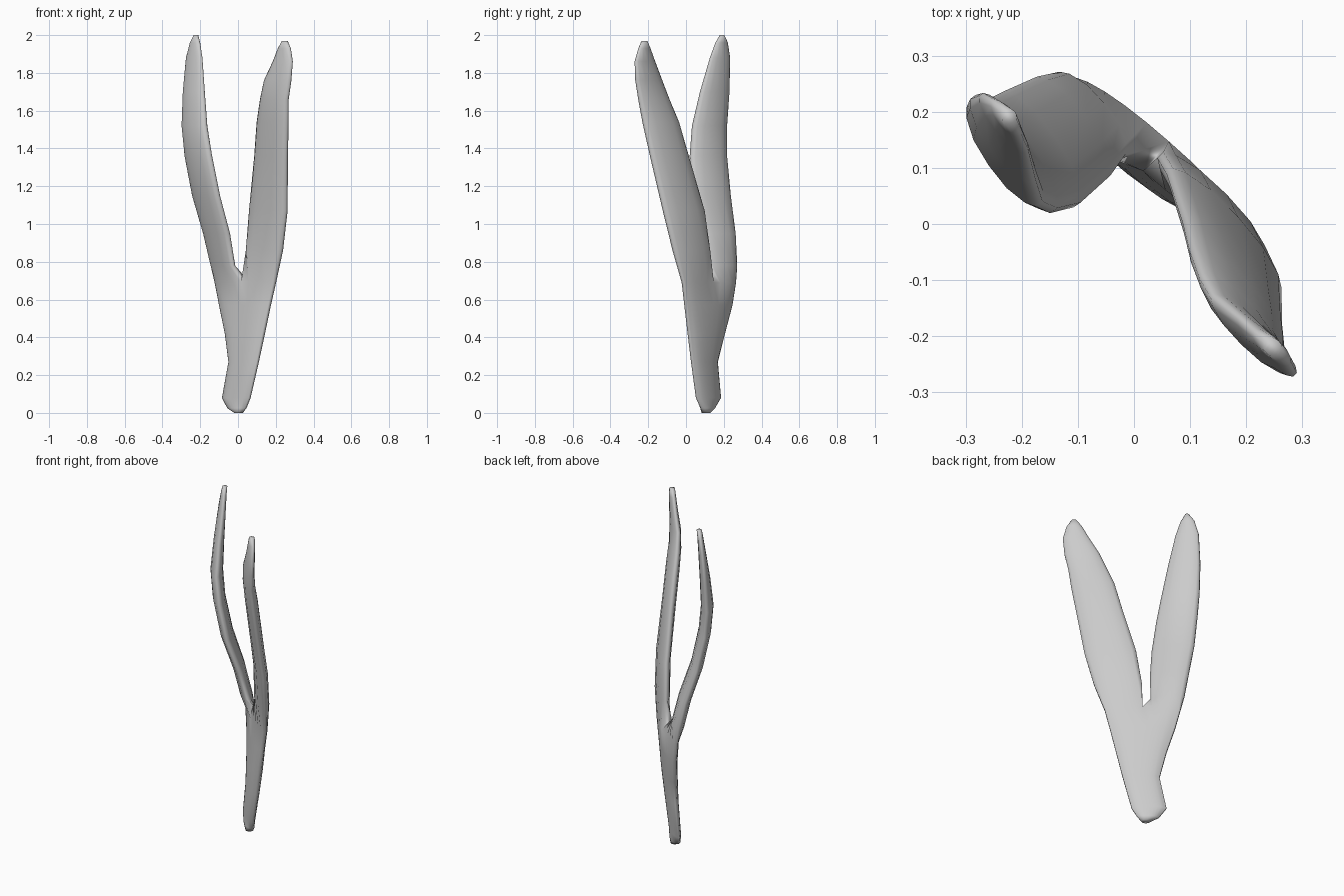
import bpy, bmesh
from mathutils import Vector

if "Cube" in bpy.data.objects:
    bpy.data.objects.remove(bpy.data.objects["Cube"])

# Each row: z, outer edge A (x, y), other edge B (x, y)
STEM = [(0.0, -.015, .12, .022, .09), (.025, -.055, .15, .043, .08), (.08, -.083, .183, .065, .055),
        (.27, -.048, .165, .108, .03), (.42, -.067, .203, .14, .012), (.57, -.098, .243, .172, -.006),
        (.69, -.122, .262, .2, -.02)]
LEFT = [(.78, -.14, .268, -.02, .118), (.95, -.18, .26, -.047, .08), (1.15, -.238, .235, -.1, .032),
        (1.36, -.278, .215, -.142, .022), (1.52, -.293, .215, -.168, .034), (1.7, -.288, .228, -.18, .076),
        (1.88, -.273, .232, -.191, .128), (1.96, -.252, .22, -.203, .157), (2.0, -.23, .2, -.215, .182)]
RIGHT = [(.86, .045, .125, .235, -.068), (1.07, .062, .096, .259, -.12), (1.36, .09, .012, .26, -.188),
         (1.54, .103, -.04, .264, -.228), (1.66, .12, -.09, .265, -.25), (1.76, .14, -.128, .28, -.266),
         (1.86, .186, -.165, .288, -.27), (1.93, .213, -.19, .278, -.25), (1.97, .235, -.21, .26, -.23)]
N = 6  # columns across one blade


def half_thickness(z):
    return min(.022 + .03 * z, .035, .014 + .05 * (2 - z))


def ring(bm, row, cols):
    """Front and back rows of vertices of a flat, rounded cross-section."""
    z, ax, ay, bx, by = row
    a, b = Vector((ax, ay, z)), Vector((bx, by, z))
    normal = Vector(((a - b).y, (b - a).x, 0)).normalized()
    mid, half = (a + b) / 2, (b - a) * .49
    h = half_thickness(z)
    front, back = [], []
    for i in range(cols + 1):
        u = -1 + 2 * i / cols
        u = u * (1.5 - .5 * u * u)  # more columns near the edges
        t = h * max(.22, (1 - abs(u) ** 2.3) ** .5)
        front.append(bm.verts.new(mid + half * u + normal * t))
        back.append(bm.verts.new(mid + half * u - normal * t))
    return front, back


def bridge(bm, low, high):
    p, q = (r[0] + r[1][::-1] for r in (low, high))
    for i in range(len(p)):
        j = (i + 1) % len(p)
        bm.faces.new((p[i], p[j], q[j], q[i]))


def loft(bm, rings):
    for low, high in zip(rings, rings[1:]):
        bridge(bm, low, high)


def cap(bm, r):
    f, b = r
    for i in range(len(f) - 1):
        bm.faces.new((f[i], f[i + 1], b[i + 1], b[i]))


bm = bmesh.new()
# Flat stem
stem = [ring(bm, row, 2 * N) for row in STEM]
loft(bm, stem)
cap(bm, stem[0])
# Two blades growing from the two halves of the stem's top ring
front, back = stem[-1]
for rows, lo, hi in ((LEFT, 0, N), (RIGHT, N, 2 * N)):
    base = (front[lo:hi + 1], back[lo:hi + 1])
    blade = [base] + [ring(bm, row, N) for row in rows]
    loft(bm, blade)
    cap(bm, blade[-1])
bmesh.ops.recalc_face_normals(bm, faces=bm.faces)
for f in bm.faces:
    f.smooth = True
mesh = bpy.data.meshes.new("forked_leaf")
bm.to_mesh(mesh)
bm.free()
leaf = bpy.data.objects.new("forked_leaf", mesh)
bpy.context.collection.objects.link(leaf)
